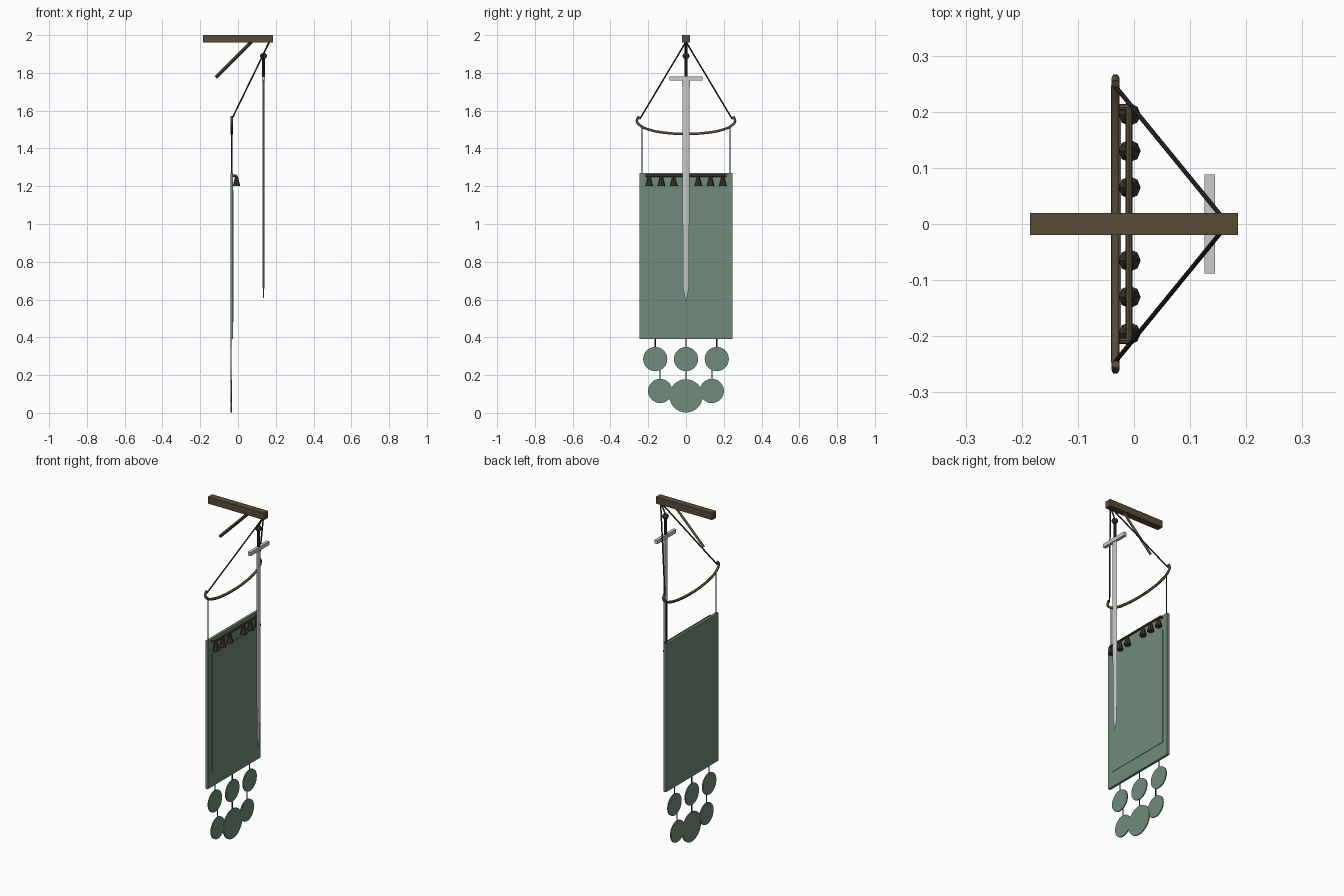
import bpy, bmesh
from math import radians
from mathutils import Vector

if "Cube" in bpy.data.objects:
    bpy.data.objects.remove(bpy.data.objects["Cube"])


def material(name, rgb):
    m = bpy.data.materials.new(name)
    m.diffuse_color = (*rgb, 1)
    m.use_nodes = True
    m.node_tree.nodes["Principled BSDF"].inputs["Base Color"].default_value = m.diffuse_color
    return m


WOOD = material("wood", (0.10, 0.07, 0.038))
DARK = material("dark_wood", (0.055, 0.04, 0.026))
ROPE = material("rope", (0.02, 0.022, 0.032))
JADE = material("jade", (0.16, 0.26, 0.20))


def finish(name, bm, mat=None, smooth=False):
    bmesh.ops.recalc_face_normals(bm, faces=bm.faces)
    me = bpy.data.meshes.new(name)
    bm.to_mesh(me)
    bm.free()
    ob = bpy.data.objects.new(name, me)
    bpy.context.collection.objects.link(ob)
    if mat:
        me.materials.append(mat)
    if smooth:
        bpy.ops.object.select_all(action='DESELECT')
        ob.select_set(True)
        bpy.context.view_layer.objects.active = ob
        bpy.ops.object.shade_smooth_by_angle(angle=radians(35))
    return ob


def box(name, lo, hi, mat=None):
    bm = bmesh.new()
    bmesh.ops.create_cube(bm, size=1)
    lo, hi = Vector(lo), Vector(hi)
    for v in bm.verts:
        v.co = (lo + hi) / 2 + v.co * (hi - lo)
    return finish(name, bm, mat)


def rod(name, a, b, r, mat=None, sides=8, r2=None):
    a, b = Vector(a), Vector(b)
    bm = bmesh.new()
    bmesh.ops.create_cone(bm, cap_ends=True, segments=sides, radius1=r,
                          radius2=r if r2 is None else r2, depth=(b - a).length)
    q = (b - a).to_track_quat('Z', 'Y')
    for v in bm.verts:
        v.co = q @ v.co + (a + b) / 2
    return finish(name, bm, mat, sides > 8)


def lathe(name, loc, profile, mat, sides=8):
    bm = bmesh.new()
    pts = [bm.verts.new((r, 0, z)) for r, z in profile]
    for p, q in zip(pts, pts[1:]):
        bm.edges.new((p, q))
    bmesh.ops.spin(bm, geom=bm.verts[:] + bm.edges[:], cent=(0, 0, 0), axis=(0, 0, 1),
                   angle=radians(360), steps=sides)
    bmesh.ops.remove_doubles(bm, verts=bm.verts, dist=1e-5)
    bmesh.ops.translate(bm, verts=bm.verts, vec=loc)
    return finish(name, bm, mat)


# Ceiling beam and diagonal brace
box("beam", (-0.185, -0.02, 1.96), (0.185, 0.02, 2.0), WOOD)
rod("brace", (0.072, 0, 1.965), (-0.118, 0, 1.775), 0.009, WOOD, 4)

# Bowed yoke with upturned ends
X = -0.033
half = [(0, 1.477), (0.11, 1.483), (0.19, 1.498), (0.24, 1.52), (0.26, 1.545), (0.25, 1.57)]
path = [(-y, z) for y, z in half[:0:-1]] + half
cu = bpy.data.curves.new("yoke", 'CURVE')
cu.dimensions = '3D'
cu.bevel_depth = 0.0075
cu.bevel_resolution = 1
cu.resolution_u = 3
cu.use_fill_caps = True
sp = cu.splines.new('BEZIER')
sp.bezier_points.add(len(path) - 1)
for p, (y, z) in zip(sp.bezier_points, path):
    p.co = (X, y, z)
    p.handle_left_type = p.handle_right_type = 'AUTO'
cu.materials.append(WOOD)
bpy.context.collection.objects.link(bpy.data.objects.new("yoke", cu))

# Suspension ropes
for s, side in ((-1, "left"), (1, "right")):
    rod("beam_rope_" + side, (0.167, 0, 1.965), (X, s * 0.245, 1.555), 0.004, ROPE)
    rod("panel_rope_" + side, (X, s * 0.233, 1.515), (X, s * 0.233, 1.26), 0.003, ROPE)
    rod("rail_bracket_" + side, (-0.028, s * 0.208, 1.255), (-0.009, s * 0.208, 1.255),
        0.006, WOOD)
rod("pommel_rope", (0.165, 0, 1.965), (0.135, 0, 1.9), 0.004, ROPE)

# Hanging panel with a raised field
box("panel", (-0.041, -0.247, 0.39), (-0.026, 0.247, 1.27), JADE)
box("panel_field", (-0.03, -0.212, 0.48), (-0.0235, 0.212, 1.18), JADE)

# Rail carrying six small bells
rod("bell_rail", (-0.009, -0.215, 1.255), (-0.009, 0.215, 1.255), 0.006, WOOD)
bell = [(0, 0), (0.02, 0), (0.018, 0.008), (0.011, 0.035), (0.008, 0.052), (0, 0.056)]
for i, y in enumerate((-0.195, -0.13, -0.065, 0.065, 0.13, 0.195)):
    lathe(f"bell_{i + 1}", (-0.008, y, 1.2), bell, DARK)

# Discs and their cords below the panel
DX = -0.038
discs = [(-0.163, 0.285, 0.064), (0, 0.285, 0.064), (0.163, 0.285, 0.064),
         (-0.137, 0.116, 0.064), (0.137, 0.116, 0.064), (0, 0.09, 0.088)]
for i, (y, z, r) in enumerate(discs):
    dx = DX + (0.002 if r > 0.08 else 0)
    rod(f"disc_{i + 1}", (dx - 0.003, y, z), (dx + 0.003, y, z), r, JADE, 32)
    top = 0.395 if i < 3 else 0.23
    rod(f"disc_cord_{i + 1}", (DX, y, z + r - 0.005), (DX, y, top), 0.003, ROPE)

# Sword: pommel, grip, guard and blade
SX = 0.135
lathe("pommel", (SX, 0, 1.89), [(0, -0.015), (0.012, -0.013), (0.018, -0.004),
                                (0.018, 0.004), (0.012, 0.013), (0, 0.015)], DARK)
rod("grip", (SX, 0, 1.775), (SX, 0, 1.88), 0.008, ROPE)
box("guard", (0.126, -0.088, 1.76), (0.144, 0.088, 1.782))
bm = bmesh.new()
rings = []
for z, w in ((1.77, 0.02), (0.66, 0.016)):
    rings.append([bm.verts.new((SX + x, y, z)) for x, y in
                  ((0.004, -w * 0.5), (0.004, w * 0.5), (0, w),
                   (-0.004, w * 0.5), (-0.004, -w * 0.5), (0, -w))])
tip = bm.verts.new((SX, 0, 0.583))
bm.faces.new(rings[0])
for i in range(6):
    j = (i + 1) % 6
    bm.faces.new((rings[0][i], rings[0][j], rings[1][j], rings[1][i]))
    bm.faces.new((rings[1][i], rings[1][j], tip))
finish("blade", bm)
